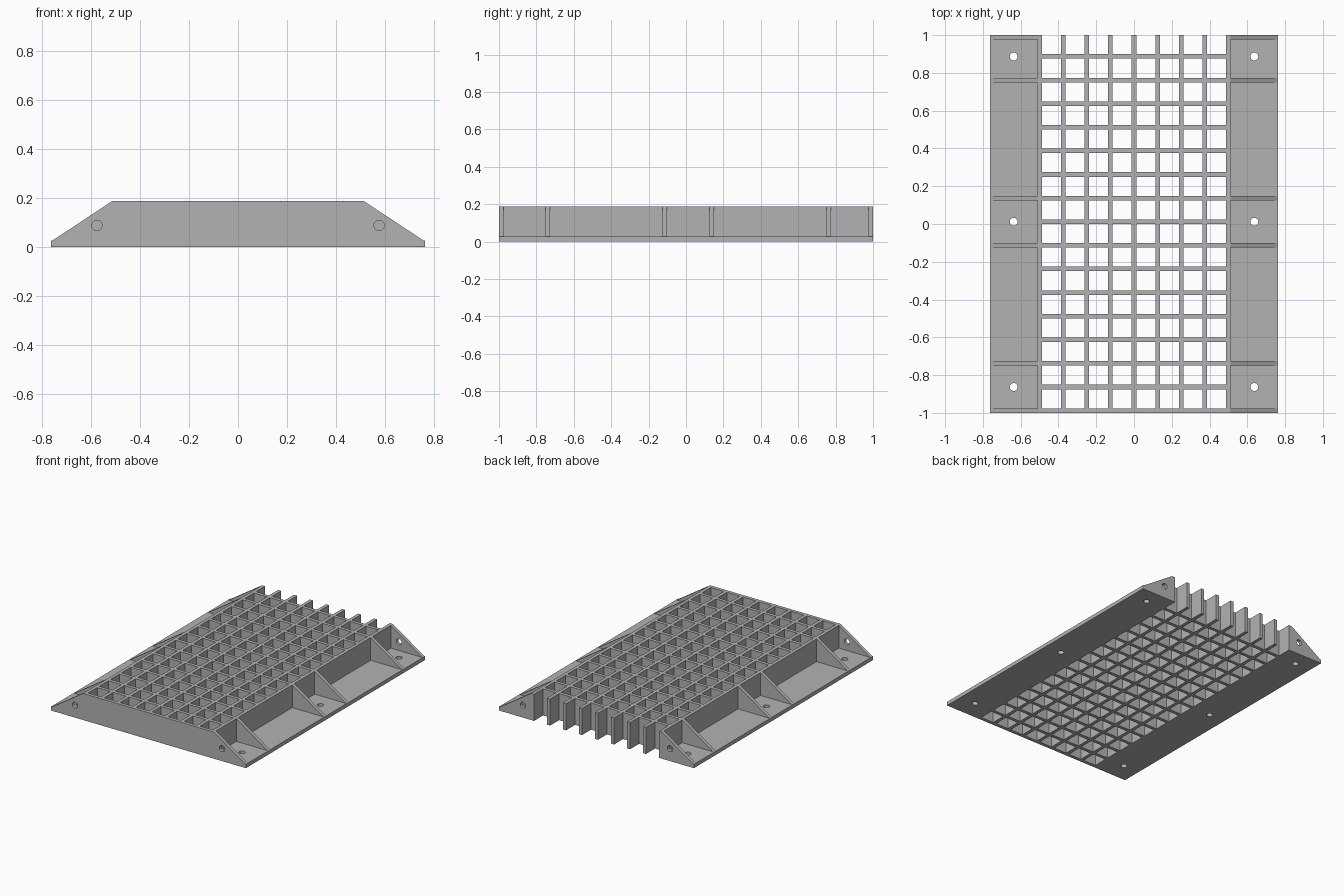
import bpy
import bmesh
from mathutils import Matrix

default = bpy.data.objects.get("Cube")
if default:
    bpy.data.objects.remove(default, do_unlink=True)

# Main dimensions
PITCH, BAR, HEIGHT = 0.125, 0.024, 0.188
HALF_X, HALF_Y, PLATE = 0.762, 1.0, 0.027
WALL_X = 4 * PITCH + BAR / 2
HOLE_X, BOLT_X, BOLT_Z, HOLE_R = 0.637, 0.575, 0.088, 0.021

grey = bpy.data.materials.new("plain grey")
grey.use_nodes = True
grey.diffuse_color = (0.45, 0.45, 0.45, 1)
grey.node_tree.nodes["Principled BSDF"].inputs["Base Color"].default_value = (0.45, 0.45, 0.45, 1)


def bar_y(k):
    return -HALF_Y + BAR / 2 + k * PITCH


def finish(name, bm):
    bmesh.ops.recalc_face_normals(bm, faces=bm.faces)
    mesh = bpy.data.meshes.new(name)
    bm.to_mesh(mesh)
    bm.free()
    mesh.materials.append(grey)
    obj = bpy.data.objects.new(name, mesh)
    bpy.context.collection.objects.link(obj)
    return obj


def extrude(bm, faces, offset):
    ext = bmesh.ops.extrude_face_region(bm, geom=faces)
    verts = [g for g in ext["geom"] if isinstance(g, bmesh.types.BMVert)]
    bmesh.ops.translate(bm, verts=verts, vec=offset)


def prism(name, profile, y0, y1):
    """Solid with an x-z profile, running from y0 to y1."""
    bm = bmesh.new()
    face = bm.faces.new([bm.verts.new((x, y0, z)) for x, z in profile])
    extrude(bm, [face], (0, y1 - y0, 0))
    return finish(name, bm)


def drill(obj, centres, axis):
    """Cut round through-holes along the y or z axis."""
    bm = bmesh.new()
    for c in centres:
        turn = Matrix.Rotation(1.5707963, 4, "X") if axis == "y" else Matrix()
        bmesh.ops.create_cone(bm, cap_ends=True, segments=24, radius1=HOLE_R,
                              radius2=HOLE_R, depth=0.1,
                              matrix=Matrix.Translation(c) @ turn)
    cutter = finish("hole_cutter", bm)
    cutter.hide_render = True
    mod = obj.modifiers.new("holes", "BOOLEAN")
    mod.operation, mod.solver, mod.object = "DIFFERENCE", "EXACT", cutter
    bpy.context.view_layer.objects.active = obj
    bpy.ops.object.modifier_apply(modifier=mod.name)
    bpy.data.objects.remove(cutter, do_unlink=True)


def mirror(obj):
    obj.modifiers.new("other side", "MIRROR").use_mirror_merge = False


# Open grid: one footprint of crossing bars, extruded to full height
xs = [i * PITCH + s * BAR / 2 for i in range(-4, 5) for s in (-1, 1)]
ys = [bar_y(k) + s * BAR / 2 for k in range(16) for s in (-1, 1)] + [HALF_Y]
bm = bmesh.new()
points = {(i, j): bm.verts.new((x, y, 0)) for i, x in enumerate(xs) for j, y in enumerate(ys)}
for i in range(len(xs) - 1):
    for j in range(len(ys) - 1):
        if i % 2 == 0 or j % 2 == 0:
            bm.faces.new([points[i, j], points[i + 1, j], points[i + 1, j + 1], points[i, j + 1]])
extrude(bm, bm.faces[:], (0, 0, HEIGHT))
finish("open_grid", bm)

# Base flanges with three fixing holes on each side
flange = prism("base_flange", [(WALL_X, 0), (HALF_X, 0), (HALF_X, PLATE), (WALL_X, PLATE)],
               -HALF_Y, HALF_Y)
drill(flange, [(HOLE_X, bar_y(k), PLATE / 2) for k in (1, 8, 15)], "z")
mirror(flange)

# Sloping gussets; the two end ones carry a bolt hole
slope = [(WALL_X, PLATE), (HALF_X - 0.006, PLATE), (WALL_X, HEIGHT)]
for k in (0, 2, 7, 9, 14, None):
    y = HALF_Y - BAR / 2 if k is None else bar_y(k)
    is_end = k in (0, None)
    gusset = prism("end_gusset" if is_end else "side_gusset", slope, y - BAR / 2, y + BAR / 2)
    if is_end:
        drill(gusset, [(BOLT_X, y, BOLT_Z)], "y")
    mirror(gusset)
